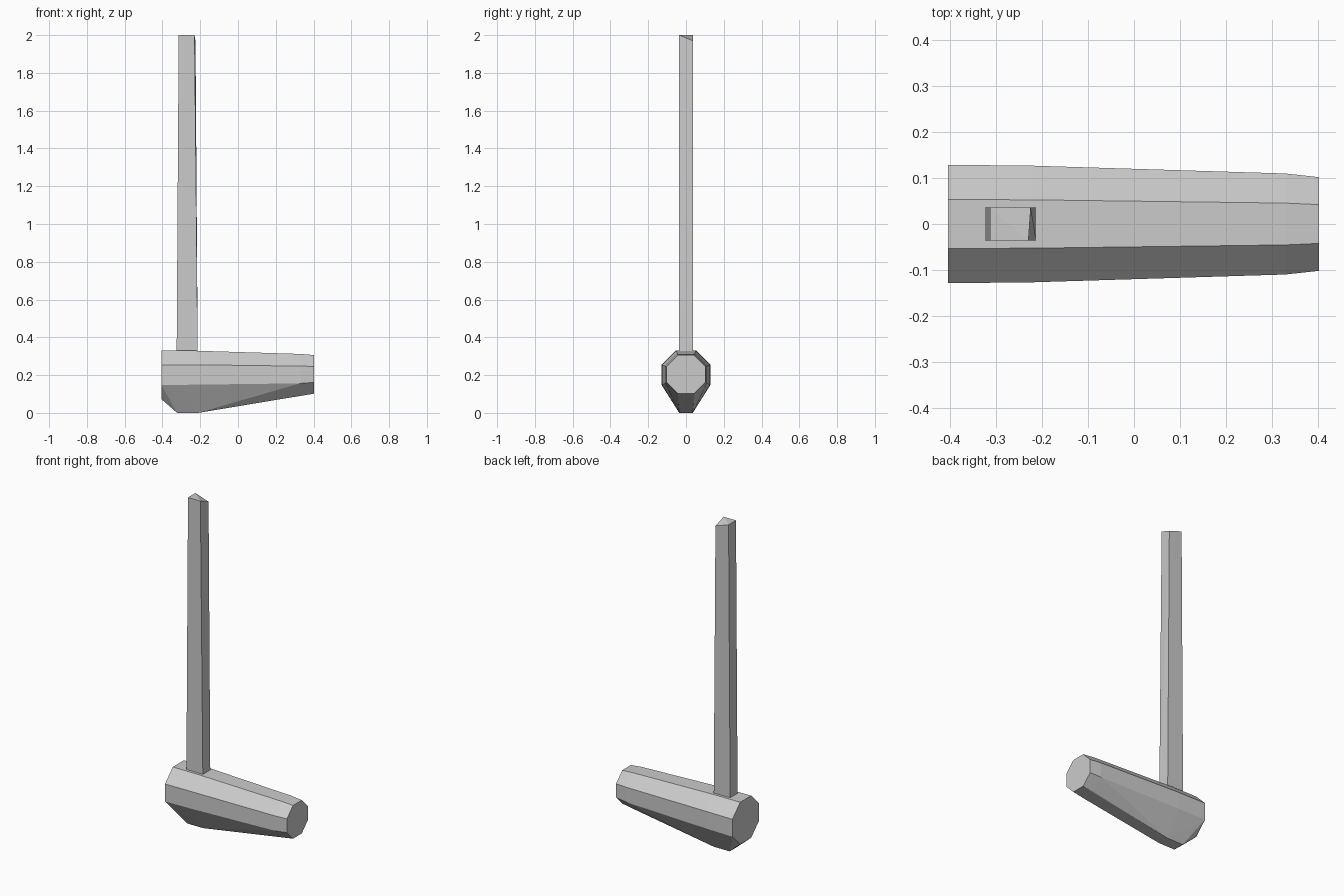
import bpy, bmesh, math

if "Cube" in bpy.data.objects:
    bpy.data.objects.remove(bpy.data.objects["Cube"])


def hull_object(name, points):
    """Flat-shaded convex solid wrapped around the given points."""
    bm = bmesh.new()
    for p in points:
        bm.verts.new(p)
    res = bmesh.ops.convex_hull(bm, input=bm.verts[:])
    loose = [v for v in bm.verts if not v.link_faces]
    bmesh.ops.delete(bm, geom=loose, context='VERTS')
    bmesh.ops.dissolve_limit(bm, angle_limit=math.radians(0.3),
                             verts=bm.verts[:], edges=bm.edges[:])
    bmesh.ops.recalc_face_normals(bm, faces=bm.faces[:])
    mesh = bpy.data.meshes.new(name)
    bm.to_mesh(mesh)
    bm.free()
    obj = bpy.data.objects.new(name, mesh)
    bpy.context.collection.objects.link(obj)
    return obj


def octagon(x, r, cz):
    """Upright octagon across the x axis, r = half width across flats."""
    R = r / math.cos(math.pi / 8)
    angles = [math.pi / 8 + i * math.pi / 4 for i in range(8)]
    return [(x, R * math.cos(a), cz + R * math.sin(a)) for a in angles]


# Hammer head: tapering octagonal barrel with a wedge-like keel under the handle
head_points = []
for x, r, cz in [(-0.405, 0.129, 0.201), (-0.22, 0.127, 0.202),
                 (0.33, 0.110, 0.202), (0.403, 0.102, 0.204)]:
    head_points += octagon(x, r, cz)
for y in (-0.036, 0.036):
    head_points += [(-0.322, y, 0.0), (-0.212, y, 0.0)]
hull_object("hammer_head", head_points)

# Handle: tapered square shaft with one top corner clipped
handle_points = []
for y in (-0.036, 0.036):
    handle_points += [(-0.325, y, 0.28), (-0.213, y, 0.28), (-0.314, y, 2.0)]
handle_points += [(-0.230, -0.036, 2.0), (-0.225, 0.036, 1.97)]
hull_object("handle", handle_points)
